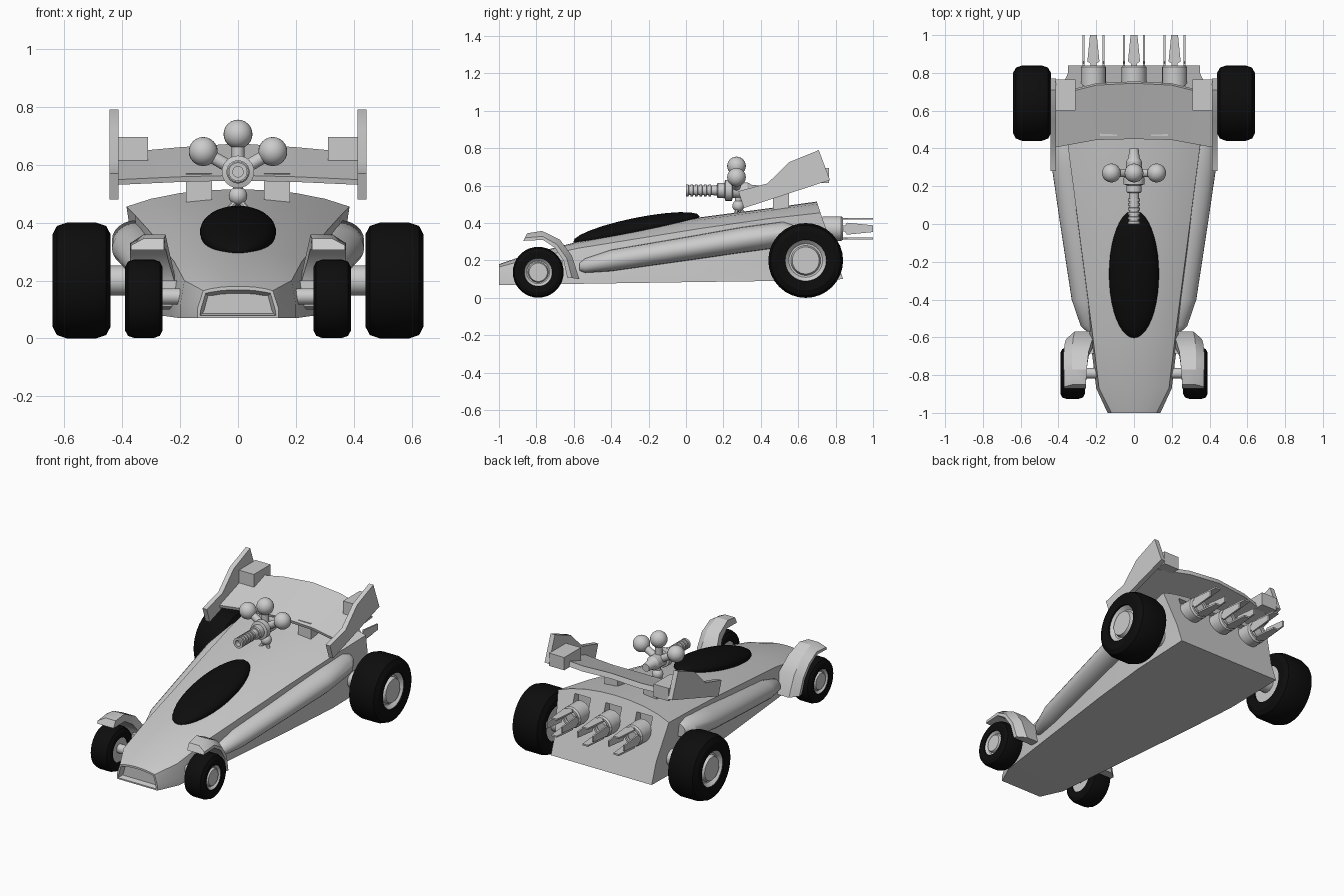
import bpy, bmesh, math
from mathutils import Vector

if "Cube" in bpy.data.objects:
    bpy.data.objects.remove(bpy.data.objects["Cube"])


def material(name, v):
    m = bpy.data.materials.new(name)
    m.diffuse_color = (v, v, v, 1)
    m.use_nodes = True
    m.node_tree.nodes["Principled BSDF"].inputs["Base Color"].default_value = m.diffuse_color
    return m


GREY = material("light_grey", 0.6)
BLACK = material("black", 0.004)


def smooth(ob, angle=30):
    bpy.ops.object.select_all(action='DESELECT')
    bpy.context.view_layer.objects.active = ob
    ob.select_set(True)
    bpy.ops.object.shade_smooth_by_angle(angle=math.radians(angle))


def loft(name, rings, mat=GREY, mirror=False, closed=False, edit=None):
    """Skin matching rings of points, cap the ends, optionally mirror in x."""
    bm = bmesh.new()
    vs = [[bm.verts.new(p) for p in r] for r in rings]
    n = len(vs[0])
    pairs = list(zip(vs, vs[1:])) + ([(vs[-1], vs[0])] if closed else [])
    for a, b in pairs:
        for i in range(n):
            j = (i + 1) % n
            bm.faces.new((a[i], a[j], b[j], b[i]))
    if not closed:
        bm.faces.new(vs[0][::-1])
        bm.faces.new(vs[-1])
    bmesh.ops.recalc_face_normals(bm, faces=bm.faces)
    if edit:
        edit(bm)
    me = bpy.data.meshes.new(name)
    bm.to_mesh(me)
    bm.free()
    ob = bpy.data.objects.new(name, me)
    bpy.context.collection.objects.link(ob)
    me.materials.append(mat)
    smooth(ob)
    if mirror:
        ob.modifiers.new("mirror", 'MIRROR')
    return ob


def lathe(name, profile, origin, axis, mat=GREY, seg=24, **kw):
    """Revolve (distance, radius) pairs around an axis."""
    q = Vector((0, 0, 1)).rotation_difference(Vector(axis).normalized())
    rings = [[Vector(origin) + q @ Vector((r * math.cos(t), r * math.sin(t), d))
              for t in [2 * math.pi * i / seg for i in range(seg)]] for d, r in profile]
    return loft(name, rings, mat, **kw)


def rod(name, p, q, r, seg=16, **kw):
    d = Vector(q) - Vector(p)
    return lathe(name, [(0, r), (d.length, r)], p, d, seg=seg, **kw)


def ball(name, c, r, **kw):
    prof = [(-r * math.cos(t), max(r * math.sin(t), 0.001)) for t in [math.pi * i / 12 for i in range(13)]]
    return lathe(name, prof, c, (0, 0, 1), **kw)


def box(name, x0, x1, y0, y1, z0, z1, **kw):
    return loft(name, [[(x0, y0, z), (x1, y0, z), (x1, y1, z), (x0, y1, z)] for z in (z0, z1)], **kw)


# Wedge body: y, bottom half width, bottom z, deck half width, deck edge z, centre z
stations = [(-1, .14, .07, .12, .165, .18), (-.87, .20, .07, .185, .20, .225),
            (-.58, .235, .075, .22, .265, .30), (.07, .31, .085, .305, .37, .43),
            (.45, .345, .09, .355, .425, .48), (None, .35, .10, .385, .455, .515)]


def section(s):
    y, wb, zb, wd, zd, zc = s
    half = [(wb, zb), (wb, zb + (zd - zb) * .35), (wd, zd), (wd * .78, zd + (zc - zd) * .45), (wd * .52, zd + (zc - zd) * .78),
            (wd * .25, zd + (zc - zd) * .95)]
    pts = half + [(0, zc)] + [(-x, z) for x, z in half[::-1]]
    # the tail section leans forward
    return [(x, .84 - (z - .1) * .34 if y is None else y, z) for x, z in pts]


def nose_intake(bm):
    f = min(bm.faces, key=lambda f: f.calc_center_median().y)
    bmesh.ops.inset_region(bm, faces=[f], thickness=.012)
    bmesh.ops.inset_region(bm, faces=[f], thickness=.012, depth=.0)
    for v in f.verts:
        v.co.y += .03


body = loft("body", [section(s) for s in stations], edit=nose_intake)

# Rear notches above the exhausts
EX = (-.215, 0, .215)
for x in EX:
    cutter = box("notch_cutter", x - .055, x + .055, .68, .95, .36, .462)
    cutter.hide_render = True
    mod = body.modifiers.new("notch", 'BOOLEAN')
    mod.object = cutter
    mod.solver = 'EXACT'
    bpy.context.view_layer.objects.active = body
    bpy.ops.object.modifier_apply(modifier=mod.name)
    bpy.data.objects.remove(cutter)
smooth(body)

# Canopy
canopy = ball("canopy", (0, 0, 0), 1, mat=BLACK, seg=40)
canopy.scale = (.132, .345, .06)
canopy.rotation_euler = (math.radians(11.5), 0, 0)
canopy.location = (0, -.265, .368)

# Rounded side pods
pods = [(-.57, .23, .165, .02, .02), (-.54, .24, .172, .042, .038), (-.4, .26, .2, .07, .057),
        (.0, .308, .262, .083, .063), (.3, .345, .31, .09, .068), (.52, .35, .34, .085, .068), (.58, .35, .348, .05, .04)]
loft("side_pod", [[(x + rx * math.cos(t), y, z + rz * math.sin(t)) for t in
                   [math.pi * i / 12 for i in range(24)]] for y, x, z, rx, rz in pods], mirror=True)

# Wheels and axles
tyre = [(-.095, .11), (-.1, .16), (-.085, .188), (-.05, .2), (.05, .2), (.085, .188), (.1, .16), (.095, .11)]
hub = [(-.085, .05), (-.085, .118), (.09, .115), (.065, .09), (.065, .08), (.088, .072), (.088, .001)]
for tag, (x, y, z), w, r in (("rear", (.54, .64, .2), 1, 1), ("front", (.325, -.79, .137), .65, .68)):
    for part, prof, mat in (("tyre", tyre, BLACK), ("hub", hub, GREY)):
        lathe(f"{tag}_{part}", [(a * w, b * r) for a, b in prof], (x, y, z), (1, 0, 0), mat, 32,
              mirror=True, closed=part == "tyre")
rod("rear_axle", (.3, .64, .2), (.47, .64, .2), .052, mirror=True)
rod("front_axle", (.15, -.79, .145), (.29, -.79, .145), .028, mirror=True)
box("front_arm", .17, .26, -.685, -.66, .17, .2, mirror=True)

# Front fenders: outer y z, inner y z, inner x, outer x
fender = [(-.85, .345, -.87, .305, .255, .37), (-.77, .358, -.765, .31, .25, .372), (-.675, .312, -.70, .268, .24, .373),
          (-.61, .225, -.655, .20, .22, .368), (-.57, .10, -.635, .11, .21, .36)]
loft("front_fender", [[(xi, yo, zo), (xo - .045, yo, zo), (xo, yo * .4 + yi * .6, zo * .4 + zi * .6),
                       (xo, yi, zi), (xi, yi, zi)] for yo, zo, yi, zi, xi, xo in fender], mirror=True)

# Rear wing: x, front y z, rear y z
wing = [(.42, .41, .53, .68, .64), (.2, .45, .54, .735, .66), (0, .455, .545, .745, .673)]
wing += [(-a, *rest) for a, *rest in wing[1::-1]]
loft("rear_wing", [[(x, fy, fz), (x, fy - .005, fz + .018), (x, ry, rz), (x, ry + .01, rz - .03)]
                   for x, fy, fz, ry, rz in wing])
plate = [(.28, .57), (.436, .612), (.55, .725), (.71, .79), (.77, .63), (.31, .48)]
loft("wing_end_plate", [[(x, y, z) for y, z in plate] for x in (.413, .443)], mirror=True)
box("wing_tab", .31, .415, .6, .765, .615, .695, mirror=True)
box("wing_strut", .09, .18, .465, .55, .45, .57, mirror=True)

# Exhausts with four blades each
ZE = .37
for x in EX:
    lathe("exhaust_shroud", [(0, .066), (.1, .066), (.11, .058), (.11, .045), (.05, .04)], (x, .73, ZE), (0, 1, 0))
    lathe("exhaust_core", [(0, .04), (.12, .03)], (x, .72, ZE), (0, 1, 0))
    for k in range(4):
        c, s = math.cos(k * math.pi / 2), math.sin(k * math.pi / 2)
        shape = [(.82, .016), (.85, .016), (.86, .032), (1, .018)]
        outline = shape + [(y, -w) for y, w in shape[::-1]]
        loft("exhaust_blade", [[(x + c * r - s * w, y, ZE + s * r + c * w) for y, w in outline]
                               for r in (.048, .058)])

# Roof gun: barrel, receiver, three tanks on arms, tripod
G = Vector((0, .27, .575))
ribs = [p for i in range(6) for p in ((.024 * i, .032), (.024 * i + .014, .032), (.024 * i + .015, .026),
                                      (.024 * i + .023, .026))]
lathe("gun_barrel", [(.03, .018), (0, .018)] + ribs + [(.2, .03)], (0, 0, G.z), (0, 1, 0))
lathe("gun_receiver", [(.165, .035), (.17, .04), (.205, .04), (.21, .056), (.245, .056), (.25, .042),
                       (.33, .042), (.35, .03), (.4, .024)], (0, 0, G.z), (0, 1, 0))
for i, c in enumerate(((-.12, .27, .645), (0, .27, .705), (.12, .27, .645))):
    rod("tank_arm", G, c, .022)
    ball("gun_tank", c, .05)
rod("gun_post", (0, .28, .49), (0, .28, .56), .018)
ball("gun_pivot", (0, .28, .492), .032)
for a in (90, 210, 330):
    t = math.radians(a)
    rod("gun_leg", (0, .28, .485), (.045 * math.cos(t), .28 + .045 * math.sin(t), .435), .01, seg=8)
